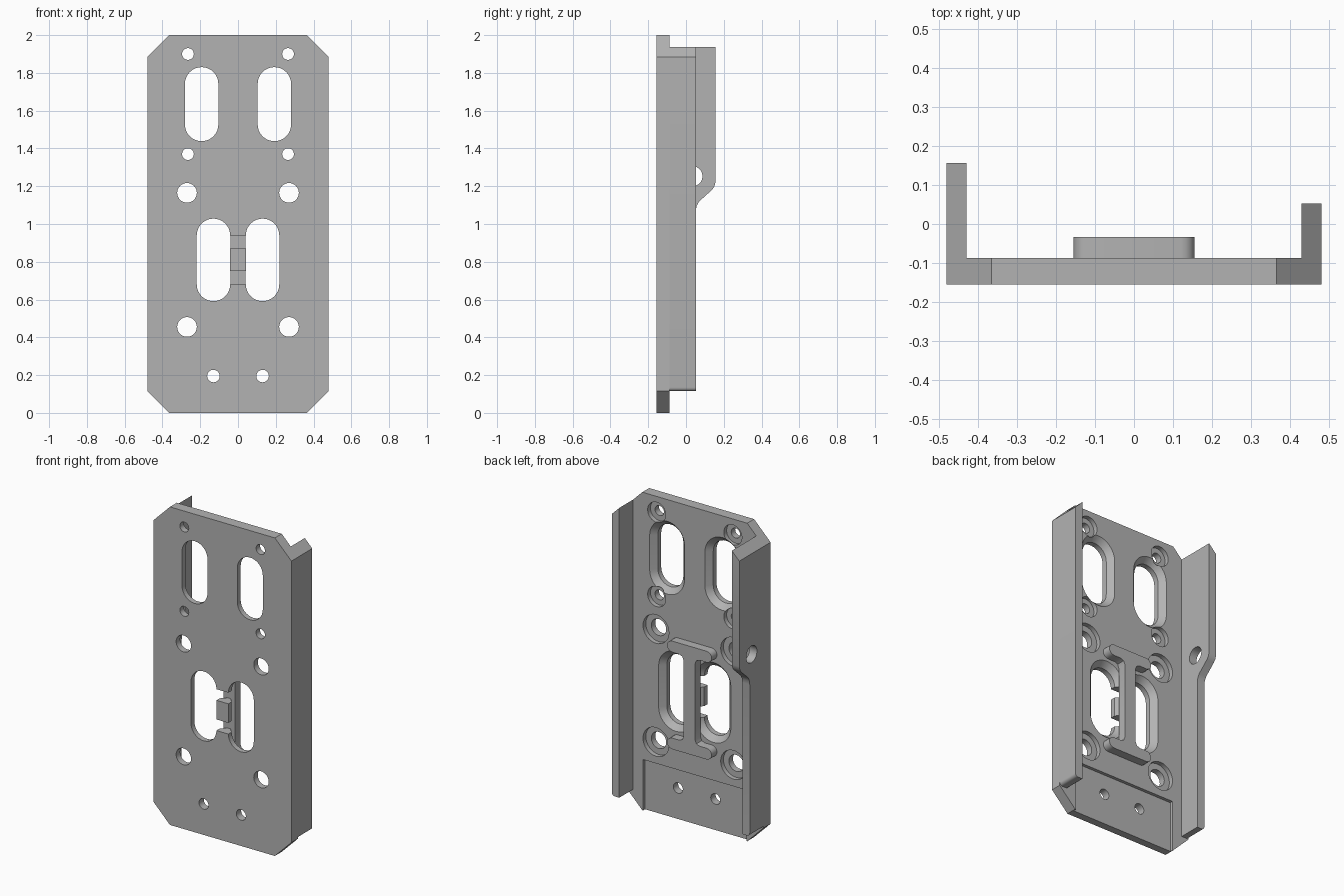
import bpy, bmesh, math
from mathutils import Vector

cube = bpy.data.objects.get("Cube")
if cube:
    bpy.data.objects.remove(cube)

grey = bpy.data.materials.new("plain_grey")
grey.use_nodes = True
colour = (0.45, 0.45, 0.45, 1)
grey.diffuse_color = colour
grey.node_tree.nodes["Principled BSDF"].inputs["Base Color"].default_value = colour

FRONT, BACK = -0.155, -0.087
HALF_W, CORNER_X, CORNER_LOW, CORNER_HIGH = 0.48, 0.365, 0.115, 1.885


def loft(bm, rings):
    """Skin a closed solid through rings with equal point counts."""
    rows = [[bm.verts.new(p) for p in ring] for ring in rings]
    n = len(rows[0])
    for a, b in zip(rows, rows[1:]):
        for i in range(n):
            j = (i + 1) % n
            bm.faces.new((a[i], a[j], b[j], b[i]))
    bm.faces.new(rows[0][::-1])
    bm.faces.new(rows[-1])


def prism_y(bm, outline, y0, y1):
    loft(bm, [[(x, y, z) for x, z in outline] for y in (y0, y1)])


def box(bm, x0, x1, y0, y1, z0, z1):
    prism_y(bm, [(x0, z0), (x1, z0), (x1, z1), (x0, z1)], y0, y1)


def capsule(x, z0, z1, r, steps=16):
    """Upright rounded slot outline; a circle when z0 equals z1."""
    arc = [math.pi * i / steps for i in range(steps + 1)]
    top = [(x + r * math.cos(a), z1 + r * math.sin(a)) for a in arc]
    low = [(x - r * math.cos(a), z0 - r * math.sin(a)) for a in arc]
    if z0 == z1:
        top, low = top[:-1], low[:-1]
    return top + low


def opening(bm, x, z0, z1, steps):
    """Cutter whose radius follows (radius, y) steps from front to back."""
    loft(bm, [[(px, y, pz) for px, pz in capsule(x, z0, z1, r)] for r, y in steps])


def finish(name, bm):
    bmesh.ops.recalc_face_normals(bm, faces=bm.faces)
    mesh = bpy.data.meshes.new(name)
    bm.to_mesh(mesh)
    bm.free()
    mesh.materials.append(grey)
    obj = bpy.data.objects.new(name, mesh)
    bpy.context.collection.objects.link(obj)
    return obj


def activate(obj):
    bpy.ops.object.select_all(action='DESELECT')
    obj.select_set(True)
    bpy.context.view_layer.objects.active = obj


def cut(obj, bm):
    cutter = finish("cutter", bm)
    cutter.hide_render = True
    mod = obj.modifiers.new("cut", 'BOOLEAN')
    mod.operation, mod.solver, mod.object = 'DIFFERENCE', 'EXACT', cutter
    activate(obj)
    bpy.ops.object.modifier_apply(modifier=mod.name)
    bpy.data.objects.remove(cutter)


def smooth(obj):
    activate(obj)
    bpy.ops.object.shade_smooth_by_angle(angle=math.radians(30))


# Base plate with clipped corners
half = [(CORNER_X, 0), (HALF_W, CORNER_LOW), (HALF_W, CORNER_HIGH), (CORNER_X, 2)]
bm = bmesh.new()
prism_y(bm, half + [(-x, z) for x, z in reversed(half)], FRONT, BACK)
plate = finish("base_plate", bm)

# Round holes, counterbored from the back
holes = bmesh.new()
for side in (-1, 1):
    for x, z, r, wide in ((0.265, 1.9, 0.031, 0.063), (0.265, 1.37, 0.031, 0.063),
                          (0.27, 1.165, 0.052, 0.09), (0.27, 0.455, 0.052, 0.09)):
        opening(holes, side * x, z, z, [(r, -0.2), (r, -0.115), (wide, -0.115), (wide, 0)])
    opening(holes, side * 0.13, 0.195, 0.195, [(0.033, -0.2), (0.033, 0)])
cut(plate, holes)

# Long slots, chamfered at the back
slots = bmesh.new()
for side in (-1, 1):
    for x, z0, z1 in ((0.1925, 1.527, 1.742), (0.13, 0.68, 0.94)):
        r = 0.0885
        opening(slots, side * x, z0, z1,
                [(r, -0.2), (r, -0.122), (r + 0.033, BACK), (r + 0.033, 0)])
cut(plate, slots)

# Bridge notches and the shallow recess at the foot
notches = bmesh.new()
for z0, z1 in ((0.68, 0.75), (0.87, 0.94)):
    box(notches, -0.06, 0.06, -0.2, -0.09, z0, z1)
box(notches, -0.36, 0.36, BACK - 0.02, 0, -0.1, 0.32)
cut(plate, notches)
smooth(plate)

# I-shaped rib behind the bridge
quarter = [(0.04, 0.81), (0.04, 1.05), (0.049, 1.071), (0.07, 1.08)]
mid_z, end_r = 1.115, 0.035
for i in range(9):
    a = -math.pi / 2 + math.pi * i / 8
    quarter.append((0.12 + end_r * math.cos(a), mid_z + end_r * math.sin(a)))
right = quarter + [(x, 1.62 - z) for x, z in reversed(quarter[1:])][::1]
upper = quarter[1:]
lower = [(x, 1.62 - z) for x, z in upper]
outline = upper + [(-x, z) for x, z in reversed(upper)]
outline += [(-x, z) for x, z in lower] + lower[::-1]
bm = bmesh.new()
prism_y(bm, outline, BACK, -0.033)
smooth(finish("back_rib", bm))


# Side flanges, trimmed to the clipped top corners
def flange(name, side, outline):
    bm = bmesh.new()
    loft(bm, [[(side * x, y, z) for y, z in outline] for x in (0.428, HALF_W)])
    edge = [e for e in bm.edges
            if all(v.co.z < 0.13 and abs(v.co.x) > 0.47 for v in e.verts)]
    bmesh.ops.bevel(bm, geom=edge, offset=0.02, segments=5, profile=0.5, affect='EDGES')
    res = bmesh.ops.bisect_plane(bm, geom=bm.verts[:] + bm.edges[:] + bm.faces[:],
                                 plane_co=Vector((side * HALF_W, 0, CORNER_HIGH)),
                                 plane_no=Vector((side, 0, 1)), clear_outer=True)
    rim = [g for g in res["geom_cut"] if isinstance(g, bmesh.types.BMEdge)]
    bmesh.ops.holes_fill(bm, edges=rim)
    return finish(name, bm)


LOW, TOP = 0.115, 1.94
smooth(flange("left_flange", 1, [(BACK, LOW), (0.052, LOW), (0.052, TOP), (BACK, TOP)]))
tall = flange("right_flange", -1, [
    (BACK, LOW), (0.052, LOW), (0.052, 1.07), (0.056, 1.095), (0.068, 1.118),
    (0.137, 1.18), (0.15, 1.198), (0.156, 1.222), (0.156, TOP), (BACK, TOP)])
bore = bmesh.new()
loft(bore, [[(x, y, z) for y, z in capsule(0.034, 1.253, 1.253, 0.053)]
            for x in (-0.6, -0.3)])
cut(tall, bore)
smooth(tall)
